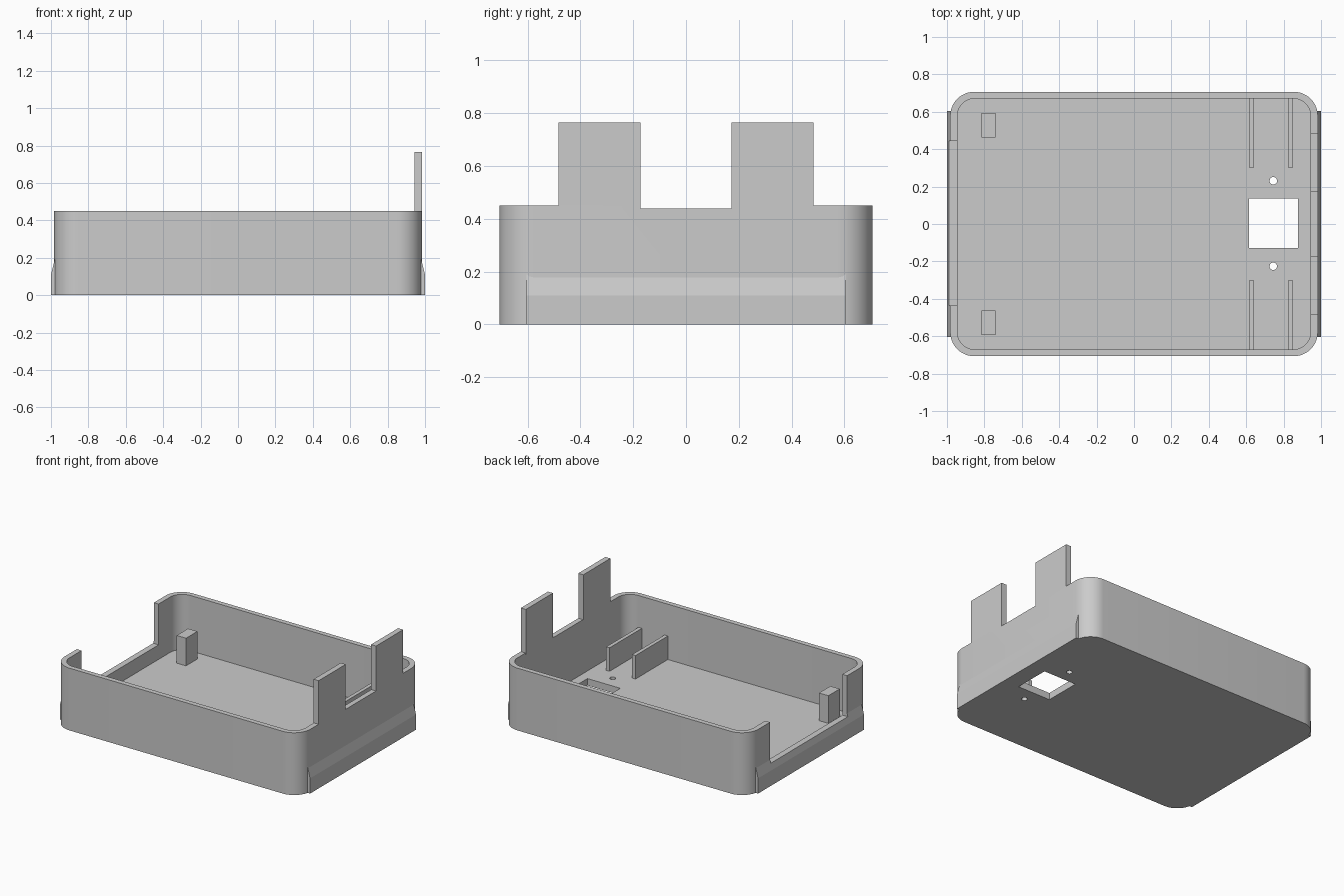
import bpy, bmesh, math

cube = bpy.data.objects.get("Cube")
if cube:
    bpy.data.objects.remove(cube, do_unlink=True)

grey = bpy.data.materials.new("plain_grey")
grey.use_nodes = True
grey.diffuse_color = (0.6, 0.6, 0.6, 1)
grey.node_tree.nodes["Principled BSDF"].inputs["Base Color"].default_value = (0.6, 0.6, 0.6, 1)

WALL_TOP, FLOOR, HALF_X, HALF_Y = 0.45, 0.05, 0.983, 0.707


def prism(name, outline, offset):
    """Closed solid made by sweeping a planar outline along an offset."""
    bm = bmesh.new()
    face = bm.faces.new([bm.verts.new(p) for p in outline])
    swept = bmesh.ops.extrude_face_region(bm, geom=[face])["geom"]
    bmesh.ops.translate(bm, vec=offset,
                        verts=[v for v in swept if isinstance(v, bmesh.types.BMVert)])
    bmesh.ops.recalc_face_normals(bm, faces=bm.faces)
    mesh = bpy.data.meshes.new(name)
    bm.to_mesh(mesh)
    bm.free()
    mesh.materials.append(grey)
    obj = bpy.data.objects.new(name, mesh)
    bpy.context.collection.objects.link(obj)
    return obj


def box(name, x, y, z):
    outline = [(x[0], y[0], z[0]), (x[1], y[0], z[0]), (x[1], y[1], z[0]), (x[0], y[1], z[0])]
    return prism(name, outline, (0, 0, z[1] - z[0]))


def rounded(name, hx, hy, r, z0, z1, steps=12):
    outline = []
    for i, (sx, sy) in enumerate([(1, 1), (-1, 1), (-1, -1), (1, -1)]):
        for k in range(steps + 1):
            a = math.pi / 2 * (i + k / steps)
            outline.append((sx * (hx - r) + r * math.cos(a), sy * (hy - r) + r * math.sin(a), z0))
    return prism(name, outline, (0, 0, z1 - z0))


def subtract(target, cutters):
    for c in cutters:
        c.hide_render = True
        mod = target.modifiers.new("cut", "BOOLEAN")
        mod.operation, mod.solver, mod.object = "DIFFERENCE", "EXACT", c
    dg = bpy.context.evaluated_depsgraph_get()
    mesh = bpy.data.meshes.new_from_object(target.evaluated_get(dg))
    target.modifiers.clear()
    target.data = mesh


# Cutters: cavity, open end, low rim, floor window and screw holes
cavity = rounded("cavity_cutter", 0.945, 0.671, 0.094, FLOOR, 1)
opening = box("opening_cutter", (-1.1, -0.9), (-0.437, 0.443), (0.155, 1))
rim = box("rim_cutter", (0.9, 1.1), (-0.173, 0.173), (0.44, 1))
window = box("window_cutter", (0.615, 0.877), (-0.127, 0.136), (-0.1, 0.1))
holes = []
for y in (-0.226, 0.231):
    ring = [(0.745 + 0.02 * math.cos(a), y + 0.02 * math.sin(a), -0.1)
            for a in (math.tau * k / 24 for k in range(24))]
    holes.append(prism("screw_hole_cutter", ring, (0, 0, 0.2)))

# Rounded tray
tray = rounded("tray", HALF_X, HALF_Y, 0.13, 0, WALL_TOP)
subtract(tray, [cavity, opening, rim, window] + holes)

# Flared foot strips on both ends
for side, label in ((-1, "right"), (1, "left")):
    profile = [(0.96, 0), (1.0, 0), (1.0, 0.11), (HALF_X - 0.003, 0.19), (0.96, 0.19)]
    flare = prism(label + "_end_flare", [(side * x, -0.605, z) for x, z in profile], (0, 1.21, 0))
    if side < 0:
        subtract(flare, [opening])

for c in [cavity, opening, rim, window] + holes:
    bpy.data.objects.remove(c, do_unlink=True)

# Tall tabs, corner posts and floor ribs, in front and back pairs
for side, label in ((-1, "front"), (1, "back")):
    def span(a, b):
        return sorted((side * a, side * b))
    box(label + "_tab", (0.943, HALF_X), span(0.173, 0.483), (0.44, 0.765))
    box(label + "_post", (-0.815, -0.74), span(0.463, 0.593), (FLOOR - 0.01, 0.25))
    for x, place in ((0.615, "inner"), (0.823, "outer")):
        box(label + "_" + place + "_rib", (x, x + 0.027), span(0.302, 0.68), (FLOOR - 0.01, 0.22))

# Smooth rounded corners, sharp edges
bpy.ops.object.select_all(action="DESELECT")
tray.select_set(True)
bpy.context.view_layer.objects.active = tray
bpy.ops.object.shade_smooth_by_angle(angle=math.radians(30))
